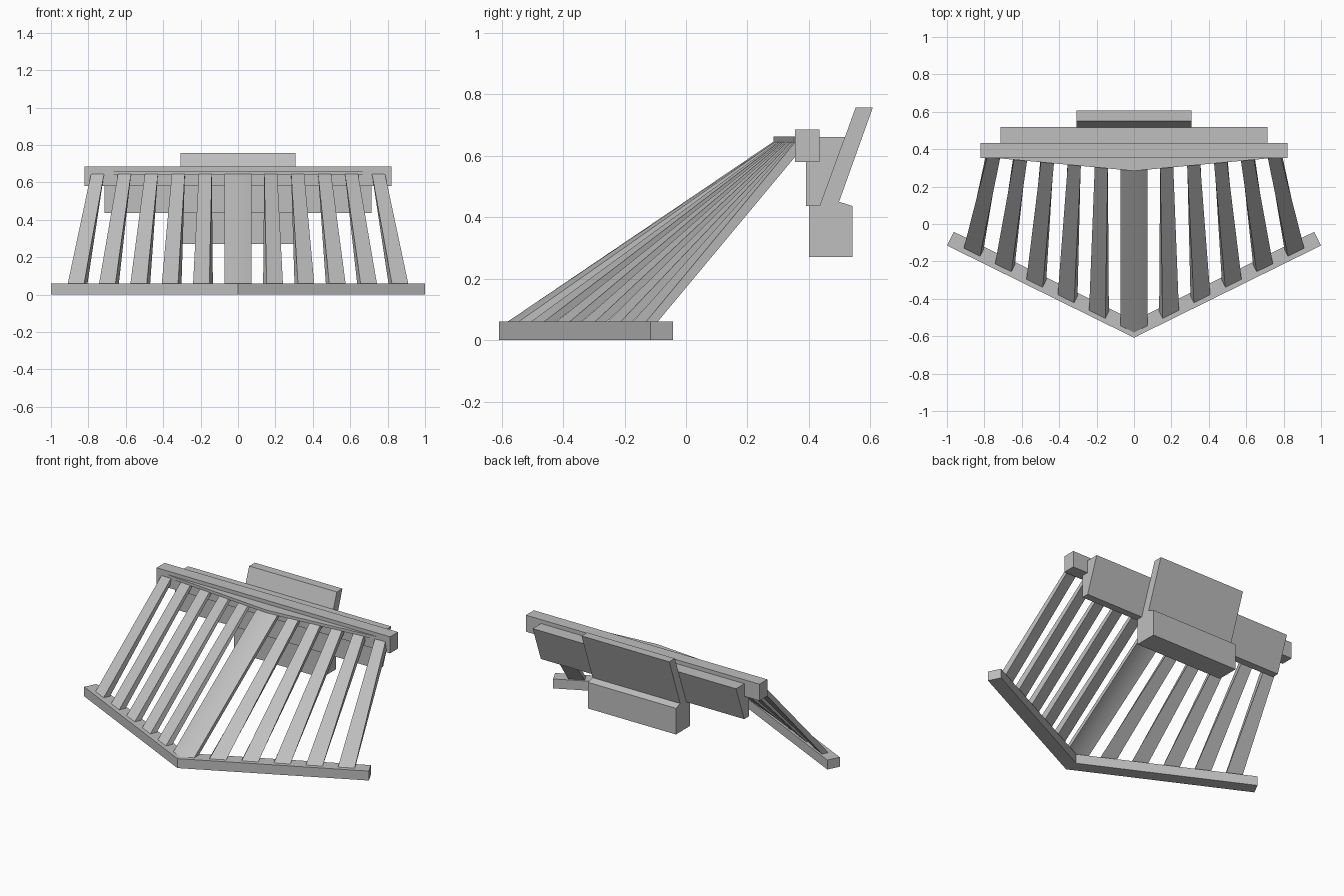
import bpy, bmesh
from mathutils import Vector

cube = bpy.data.objects.get("Cube")
if cube:
    bpy.data.objects.remove(cube, do_unlink=True)

GREY = (0.52, 0.52, 0.52, 1.0)
metal = bpy.data.materials.new("plain_grey")
metal.use_nodes = True
metal.diffuse_color = GREY
metal.node_tree.nodes["Principled BSDF"].inputs["Base Color"].default_value = GREY


def loft(name, start, end, smooth_sides=()):
    """Solid between two matching outlines; listed sides are smooth shaded."""
    bm = bmesh.new()
    a = [bm.verts.new(p) for p in start]
    b = [bm.verts.new(p) for p in end]
    bm.faces.new(a[::-1])
    bm.faces.new(b)
    n = len(a)
    for i in range(n):
        j = (i + 1) % n
        face = bm.faces.new((a[i], a[j], b[j], b[i]))
        face.smooth = i in smooth_sides
    bmesh.ops.recalc_face_normals(bm, faces=bm.faces)
    mesh = bpy.data.meshes.new(name)
    bm.to_mesh(mesh)
    bm.free()
    mesh.materials.append(metal)
    obj = bpy.data.objects.new(name, mesh)
    bpy.context.collection.objects.link(obj)
    return obj


def across(name, half_width, profile):
    """Side profile (y, z) stretched across x."""
    return loft(name, [(-half_width, y, z) for y, z in profile],
                [(half_width, y, z) for y, z in profile])


def upright(name, outline, low, high):
    """Plan outline (x, y) raised from low to high."""
    return loft(name, [(x, y, low) for x, y in outline],
                [(x, y, high) for x, y in outline])


# Mounting beam, rear plates and lower block
across("top_beam", 0.82, [(0.354, 0.58), (0.434, 0.58), (0.434, 0.685), (0.354, 0.685)])
across("wide_back_plate", 0.714, [(0.39, 0.436), (0.436, 0.436), (0.518, 0.66), (0.39, 0.66)])
across("raised_back_plate", 0.308, [(0.436, 0.436), (0.498, 0.45), (0.608, 0.757), (0.552, 0.757)])
across("lower_block", 0.308, [(0.40, 0.27), (0.541, 0.27), (0.541, 0.436), (0.498, 0.45), (0.40, 0.436)])

# Pointed plate over the bar tops
upright("nose_plate", [(-0.73, 0.36), (-0.73, 0.352), (0, 0.284), (0.73, 0.352), (0.73, 0.36)],
        0.643, 0.662)

# V-shaped bottom rail, one half per side
LOW, HIGH = 0.06, 0.645
for side, label in ((1, "left"), (-1, "right")):
    upright(label + "_bottom_rail",
            [(0, -0.608), (side, -0.115), (side * 0.963, -0.042), (0, -0.517)], 0, LOW)

# Slanted bars, fanned out along the rail
along = Vector((1, 0.495)).normalized()
inward = Vector((-along.y, along.x))
for side, label in ((1, "left"), (-1, "right")):
    for i in range(5):
        outer = 0.24 + 0.1675 * i
        corner = Vector((outer, -0.58 + 0.495 * outer))
        inner = corner - along * 0.097
        foot = [corner, inner, inner + inward * 0.042, corner + inward * 0.042]
        x = 0.21 + 0.144 * i
        head = [(x, 0.285 + 0.09 * x), (x - 0.07, 0.279 + 0.09 * x)]
        head += [(px, py + 0.04) for px, py in head[::-1]]
        loft(f"{label}_bar_{i + 1}", [(side * px, py, LOW) for px, py in foot],
             [(side * px, py, HIGH) for px, py in head])

# Wide centre bar with a softly shaded ridge
w = 0.073


def chevron(front, drop, depth, z):
    return [(-w, front + drop, z), (0, front, z), (w, front + drop, z),
            (w, front + drop + depth, z), (0, front + depth, z), (-w, front + drop + depth, z)]


loft("centre_bar", chevron(-0.58, 0.036, 0.047, LOW), chevron(0.284, 0.007, 0.04, HIGH),
     smooth_sides=(0, 1, 3, 4))
